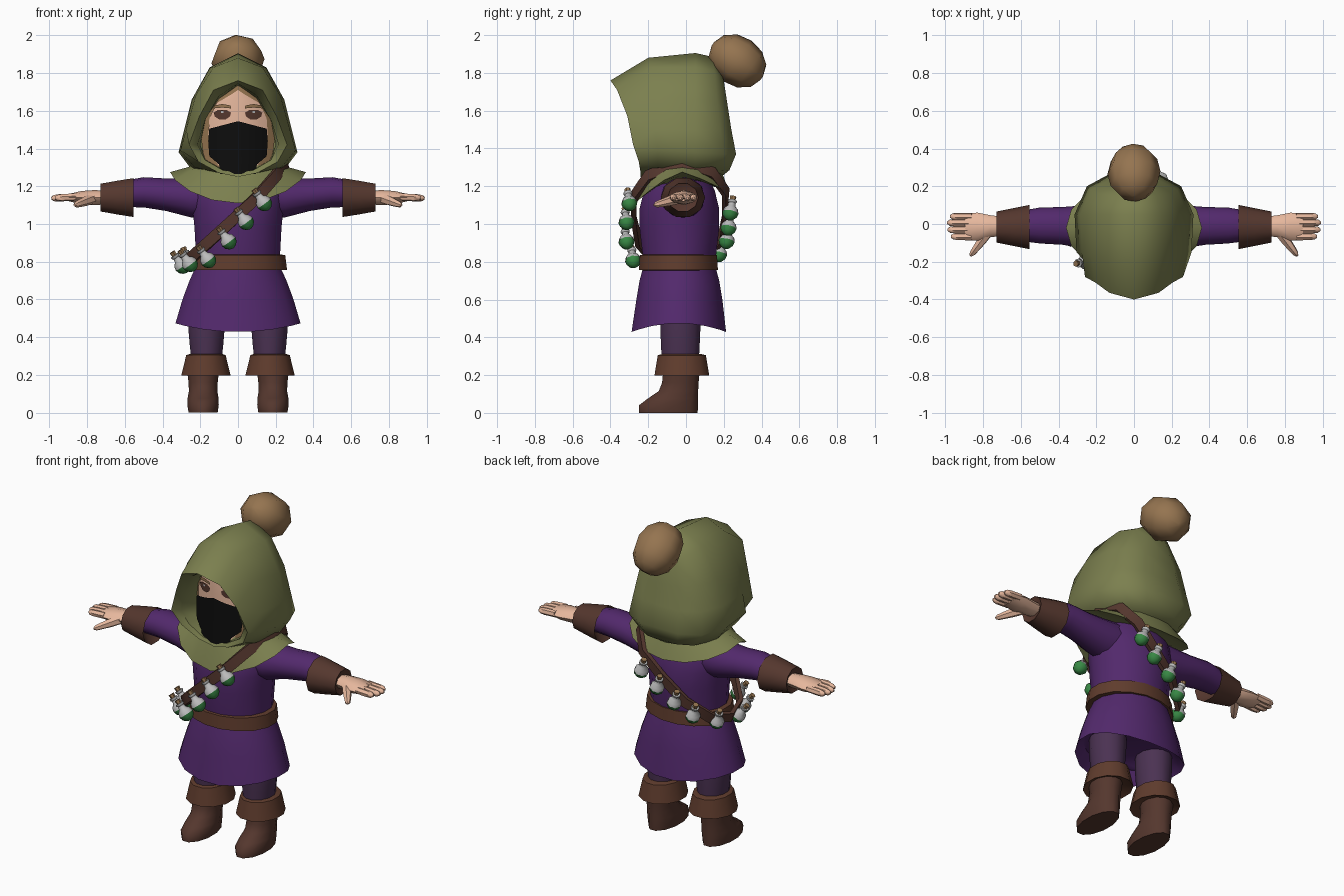
import bpy, bmesh, math
from mathutils import Vector

if "Cube" in bpy.data.objects:
    bpy.data.objects.remove(bpy.data.objects["Cube"])

COLORS = {
    "purple cloth": (0.085, 0.022, 0.15), "mauve cloth": (0.07, 0.032, 0.085),
    "olive cloth": (0.2, 0.215, 0.078), "belt leather": (0.115, 0.045, 0.026),
    "dark leather": (0.09, 0.038, 0.027), "tan": (0.3, 0.175, 0.08),
    "skin": (0.8, 0.48, 0.34), "black cloth": (0.004, 0.004, 0.004),
    "green liquid": (0.04, 0.25, 0.06), "pale glass": (0.5, 0.5, 0.5)}
MATS = {}
for key, col in COLORS.items():
    MATS[key] = bpy.data.materials.new(key)
    MATS[key].diffuse_color = (*col, 1)


def loft(bm, rings, caps=(True, True), wrap=True, loop=False, mat=0):
    """Skin a list of point rings."""
    vs = [[bm.verts.new(p) for p in r] for r in rings]
    n = len(vs[0])
    pairs = list(zip(vs, vs[1:])) + ([(vs[-1], vs[0])] if loop else [])
    for a, b in pairs:
        for i in range(n if wrap else n - 1):
            j = (i + 1) % n
            bm.faces.new((a[i], a[j], b[j], b[i])).material_index = mat
    for use, r in zip(caps, (vs[0], vs[-1])):
        if use and wrap and not loop:
            bm.faces.new(r).material_index = mat
    return vs


def finish(name, bm, *mats, angle=50, fix=True):
    if fix:
        bmesh.ops.recalc_face_normals(bm, faces=bm.faces)
    me = bpy.data.meshes.new(name)
    bm.to_mesh(me)
    bm.free()
    for m in mats:
        me.materials.append(MATS[m])
    ob = bpy.data.objects.new(name, me)
    bpy.context.collection.objects.link(ob)
    bpy.ops.object.select_all(action='DESELECT')
    ob.select_set(True)
    bpy.context.view_layer.objects.active = ob
    bpy.ops.object.shade_smooth_by_angle(angle=math.radians(angle))
    return ob


def zring(z, cx, cy, rx, ry, n=12, dip=0):
    """Horizontal ellipse; dip lowers its front and back."""
    a = [2 * math.pi * (i + .5) / n for i in range(n)]
    return [(cx + rx * math.cos(t), cy + ry * math.sin(t), z - dip * math.sin(t) ** 2) for t in a]


def xring(x, cy, cz, ry, rz, n=10):
    a = [2 * math.pi * i / n for i in range(n)]
    return [(x, cy + ry * math.cos(t), cz + rz * math.sin(t)) for t in a]


def axis_rings(base, axis, prof, n=8):
    """Rings round an axis; prof holds (distance, radius)."""
    base, axis = Vector(base), Vector(axis).normalized()
    u = axis.orthogonal().normalized()
    v = axis.cross(u)
    return [[base + axis * d + (u * math.cos(2 * math.pi * i / n) + v * math.sin(2 * math.pi * i / n)) * r
             for i in range(n)] for d, r in prof]


def simple(name, mat, rings, **kw):
    bm = bmesh.new()
    loft(bm, rings, **kw)
    return finish(name, bm, mat)


# Tunic body, flared skirt and belt
simple("tunic_body", "purple cloth", [zring(z, 0, -.035, rx, ry, 16) for z, rx, ry in [
    (.76, .225, .19), (.85, .228, .2), (.98, .235, .215), (1.08, .245, .215), (1.18, .25, .19), (1.28, .17, .14)]])
simple("skirt", "purple cloth", [
    zring(.79, 0, -.035, .22, .19, 16), zring(.7, 0, -.035, .262, .215, 16), zring(.6, 0, -.035, .3, .232, 16),
    zring(.475, 0, -.038, .338, .255, 16, .048), zring(.52, 0, -.038, .29, .21, 16)])
simple("belt", "belt leather", [zring(z, 0, -.04, rx, ry, 16) for z, rx, ry in [
    (.755, .24, .195), (.757, .265, .213), (.835, .255, .208), (.838, .235, .19)]])

# Arms and legs
for side, s in (("left", 1), ("right", -1)):
    simple(side + "_sleeve", "purple cloth", [xring(s * x, cy, cz, ry, rz, 12) for x, cy, cz, ry, rz in [
        (.14, -.02, 1.14, .12, .12), (.25, -.015, 1.14, .115, .105), (.38, -.01, 1.155, .1, .086),
        (.5, -.008, 1.168, .095, .08), (.6, -.01, 1.16, .08, .07)]])
    simple(side + "_wrist_cuff", "dark leather", [xring(s * x, -.016, cz, ry, rz) for x, cz, ry, rz in [
        (.6, 1.145, .07, .07), (.555, 1.14, .117, .108), (.64, 1.14, .1, .094),
        (.73, 1.14, .082, .077), (.715, 1.14, .05, .045)]])
    bm = bmesh.new()
    loft(bm, [xring(s * x, cy, 1.14, ry, rz, 8) for x, cy, ry, rz in [
        (.69, -.012, .05, .035), (.76, -.012, .058, .04), (.83, -.014, .074, .035), (.895, -.015, .072, .02)]])
    for y, tip in ((-.066, .97), (-.03, .988), (.007, .99), (.04, .975)):
        loft(bm, axis_rings((s * .86, y, 1.143), (s, 0, -.05),
                            [(0, .02), (tip - .9, .02), (tip - .873, .017), (tip - .86, .007)], 6))
    loft(bm, axis_rings((s * .77, -.04, 1.135), (s * .6, -.8, -.22),
                        [(0, .028), (.06, .026), (.12, .02), (.15, .016), (.165, .006)], 6))
    finish(side + "_hand", bm, "skin")
    c = s * .17
    simple(side + "_leg", "mauve cloth", [zring(z, c - s * .003, -.03, rx, ry) for z, rx, ry in [
        (.6, .1, .11), (.45, .1, .11), (.36, .092, .106), (.25, .08, .1)]])
    simple(side + "_boot_cuff", "belt leather", [zring(z, c, -.022, rx, ry) for z, rx, ry in [
        (.22, .09, .095), (.198, .135, .15), (.305, .108, .132), (.312, .085, .105)]])
    simple(side + "_boot", "dark leather", [zring(z, s * .185, cy, rx, ry) for z, cy, rx, ry in [
        (0, -.093, .08, .16), (.04, -.093, .086, .162), (.075, -.07, .085, .138), (.115, -.04, .078, .108),
        (.16, -.03, .08, .1), (.24, -.022, .09, .1)]])

# Hood: mirrored half sections running from the lining to the back
SECTIONS = [
    [(0, -.13, 1.73), (.1, -.13, 1.66), (.17, -.12, 1.56), (.2, -.12, 1.42), (.17, -.12, 1.34), (.08, -.12, 1.29), (0, -.12, 1.28)],
    [(0, -.33, 1.745), (.1, -.31, 1.68), (.175, -.27, 1.55), (.215, -.25, 1.42), (.175, -.23, 1.34), (.08, -.23, 1.285), (0, -.23, 1.27)],
    [(0, -.4, 1.76), (.13, -.365, 1.71), (.205, -.31, 1.57), (.26, -.28, 1.42), (.21, -.25, 1.33), (.1, -.24, 1.27), (0, -.24, 1.25)],
    [(0, -.2, 1.88), (.13, -.19, 1.83), (.225, -.17, 1.68), (.275, -.16, 1.5), (.305, -.15, 1.39), (.23, -.15, 1.3), (0, -.15, 1.25)],
    [(0, .05, 1.905), (.15, .05, 1.83), (.245, .05, 1.66), (.285, .05, 1.5), (.315, .05, 1.38), (.24, .05, 1.28), (0, .05, 1.25)],
    [(0, .14, 1.885), (.12, .15, 1.81), (.2, .165, 1.65), (.23, .18, 1.5), (.25, .2, 1.37), (.18, .18, 1.28), (0, .15, 1.25)],
    [(0, .18, 1.82), (.06, .2, 1.76), (.1, .22, 1.63), (.12, .24, 1.5), (.13, .265, 1.37), (.1, .23, 1.285), (0, .2, 1.26)]]
bm = bmesh.new()
vs = loft(bm, [h + [(-x, y, z) for x, y, z in h[-2:0:-1]] for h in SECTIONS], caps=(False, False))
end = vs[-1]
for i in range(6):
    quad = [end[i], end[i + 1], end[-i - 1], end[-i % 12]]
    bm.faces.new(list(dict.fromkeys(quad)))
finish("hood", bm, "olive cloth")

# Pompom at the back of the hood
pom = [(.158 * -math.cos(math.pi * k / 6), .12 * math.sin(math.pi * k / 6) + .012) for k in range(7)]
ob = simple("pompom", "tan", [[(p.x * 1.07, p.y, p.z) for p in r] for r in
                             axis_rings((0, .272, 1.863), (0, .78, -.55), pom)])

# Cowl over the shoulders, pointed at the front
cowl = [[], [], [], []]
for i in range(16):
    t = 2 * math.pi * i / 16
    c, q = math.cos(t), math.sin(t)
    drop = .165 * max(0, -q) ** 1.4 + .11 * max(0, q) ** 1.2
    cowl[0].append((.19 * c, -.02 + .18 * q, 1.33))
    cowl[1].append((.27 * c, -.02 + .215 * q, 1.3 - drop * .35))
    cowl[2].append((.36 * c, -.02 + .25 * q, 1.275 - drop))
    cowl[3].append((.25 * c, -.02 + .2 * q, 1.255 - drop * .6))
simple("cowl", "olive cloth", cowl)


# Face: thin curved sheets sharing one surface
def surf(x, z, lift):
    return (x, -.21 + 2.2 * x * x + .5 * max(0, z - 1.6) ** 2 - lift, z)


def sheet(name, mat, rows, lift, cx=0):
    """Rows of (z, half width, raise of the middle)."""
    bm = bmesh.new()
    loft(bm, [[surf(cx + w * k / 4, z + up * (1 - abs(k) / 4), lift) for k in range(-4, 5)]
              for z, w, up in rows], wrap=False)
    bmesh.ops.recalc_face_normals(bm, faces=bm.faces)
    if sum(f.normal.y for f in bm.faces) > 0:
        bmesh.ops.reverse_faces(bm, faces=bm.faces)
    return finish(name, bm, mat, fix=False)


sheet("hair", "tan", [(1.26, .1, 0), (1.34, .18, 0), (1.45, .195, 0), (1.56, .175, 0), (1.66, .11, .02), (1.72, .02, .03)], 0)
sheet("face", "skin", [(1.28, .08, 0), (1.36, .14, 0), (1.47, .158, 0), (1.56, .152, 0), (1.64, .115, .015), (1.69, .03, .02)], .006)
sheet("mask", "black cloth", [(1.265, .095, 0), (1.315, .1, 0), (1.36, .152, -.03), (1.44, .158, 0), (1.505, .152, .04)], .025)
for side, s in (("left", 1), ("right", -1)):
    sheet(side + "_eye", "dark leather", [(1.555, .018, 0), (1.57, .04, 0), (1.59, .046, 0), (1.605, .022, 0)], .012, s * .083)
    sheet(side + "_eye_shine", "pale glass", [(1.588, .006, 0), (1.598, .006, 0)], .016, s * .083)
    sheet(side + "_brow", "tan", [(1.613, .046, .004), (1.628, .044, .008)], .014, s * .083)

# Shoulder strap: a band following a tilted loop round the chest
LOOP = [(.25, -.02, 1.325), (.2, -.2, 1.255), (.1, -.28, 1.14), (-.03, -.275, 1.02), (-.16, -.25, .9), (-.25, -.17, .82),
        (-.285, -.03, .79), (-.24, .1, .82), (-.12, .185, .92), (.03, .205, 1.05), (.15, .21, 1.17), (.22, .14, 1.27)]
pts = [Vector(p) for p in LOOP]
mid = sum(pts, Vector()) / len(pts)
band = []
for i, p in enumerate(pts):
    t = (pts[(i + 1) % len(pts)] - pts[i - 1]).normalized()
    o = p - mid
    o.z *= .35
    o = (o - t * o.dot(t)).normalized()
    w = t.cross(o) * .03
    o *= .012
    band.append([p + w + o, p - w + o, p - w - o, p + w - o])
simple("strap", "dark leather", band, loop=True)

# Round flasks: green lower half, pale upper half, tan stopper
FRONT = [(.138, -.3, 1.11), (.042, -.315, 1.01), (-.05, -.315, .907), (-.158, -.28, .808), (-.255, -.2, .787), (-.295, -.09, .778)]
BACK = [(.14, .235, 1.06), (.04, .225, .98), (-.07, .215, .91), (-.17, .175, .84), (-.26, .07, .79)]
R = .043
for k, p in enumerate(FRONT + BACK):
    ax = (-.55, -.1, .75) if k < len(FRONT) else (-.3, .15, .85)
    ball = [(-R * math.cos(math.pi * j / 6), max(.006, R * math.sin(math.pi * j / 6))) for j in range(6)]
    bm = bmesh.new()
    loft(bm, axis_rings(p, ax, ball[:4]), caps=(True, False))
    loft(bm, axis_rings(p, ax, ball[3:] + [(.055, .018), (.06, .024), (.07, .024)]), caps=(False, True), mat=1)
    loft(bm, axis_rings(p, ax, [(.068, .014), (.092, .017)], 6), mat=2)
    finish("flask_%02d" % (k + 1), bm, "green liquid", "pale glass", "tan")

for m in bpy.data.materials:
    if m.users and not m.is_grease_pencil:
        m.use_nodes = True
        m.node_tree.nodes["Principled BSDF"].inputs["Base Color"].default_value = m.diffuse_color
